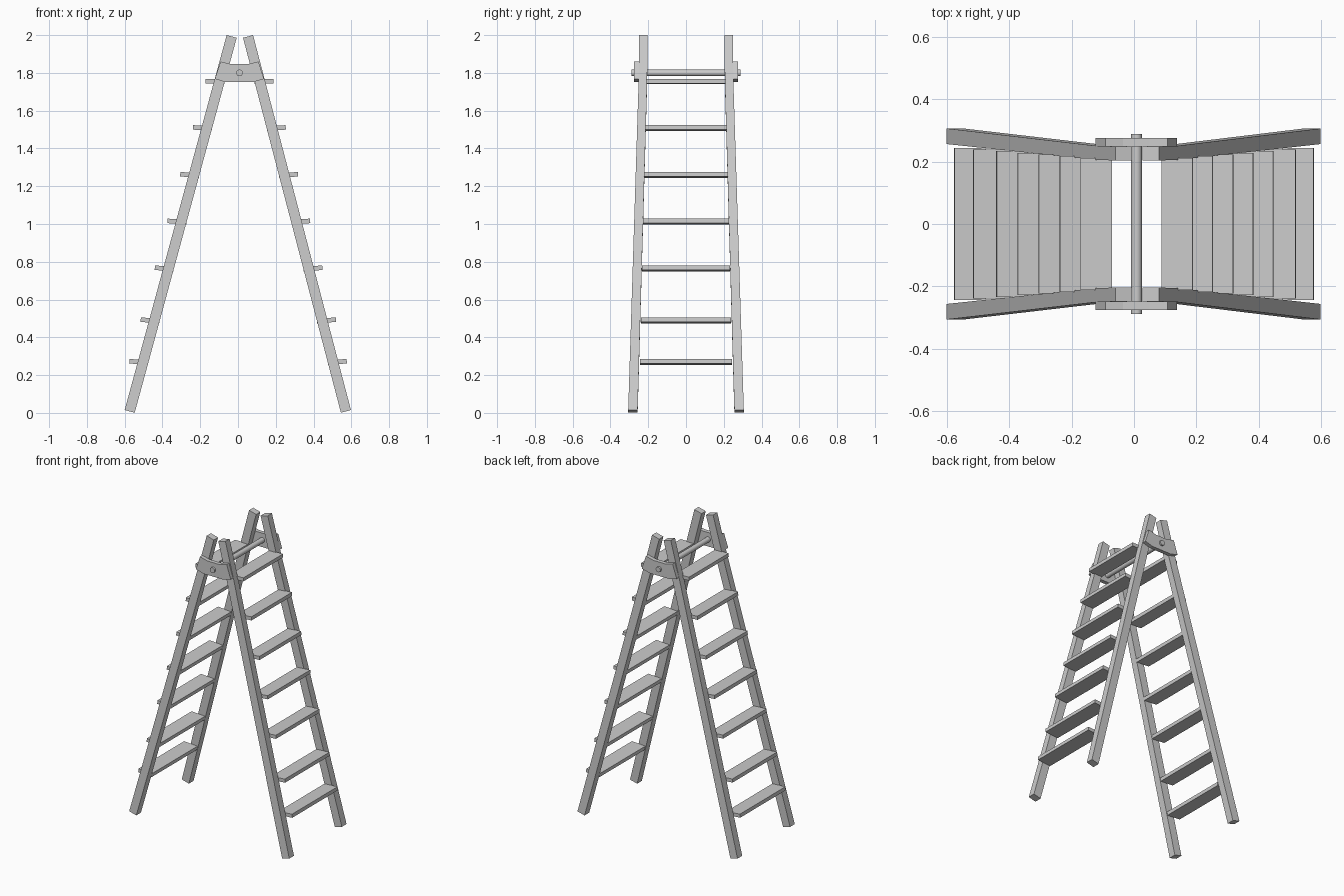
import bpy, bmesh
from math import radians, pi
from mathutils import Vector, Matrix

if "Cube" in bpy.data.objects:
    bpy.data.objects.remove(bpy.data.objects["Cube"])


def make_object(name, verts, faces):
    mesh = bpy.data.meshes.new(name)
    bm = bmesh.new()
    bv = [bm.verts.new(v) for v in verts]
    for f in faces:
        bm.faces.new([bv[i] for i in f])
    bmesh.ops.recalc_face_normals(bm, faces=bm.faces)
    bm.to_mesh(mesh)
    bm.free()
    obj = bpy.data.objects.new(name, mesh)
    bpy.context.collection.objects.link(obj)
    return obj


def loft(name, rings):
    n = len(rings[0])
    verts = [v for r in rings for v in r]
    faces = [tuple(range(n)), tuple(range((len(rings) - 1) * n, len(rings) * n))]
    for k in range(len(rings) - 1):
        for i in range(n):
            j = (i + 1) % n
            faces.append((k*n + i, k*n + j, (k+1)*n + j, (k+1)*n + i))
    return make_object(name, verts, faces)


# Legs: bottom, knee and top sections; bottom x and slope for each side
KNEE = 1.757
SIDES = {"left": (-0.5715, 0.272, -1), "right": (0.5695, -0.261, 1)}


def leg_x(side, z):
    x0, slope, _ = SIDES[side]
    return x0 + slope * (z - 0.015)


for side, (x0, slope, sx) in SIDES.items():
    across = Vector((1, 0, -slope)).normalized() * 0.0275
    for end, sy in (("front", -1), ("back", 1)):
        rings = []
        for z, y, hw in ((0.008, 0.281, 0.025), (KNEE, 0.228, 0.0225),
                         (1.993, 0.226, 0.0225)):
            c = Vector((leg_x(side, z), sy * y, z))
            dy = Vector((0, hw, 0))
            rings.append([c - across - dy, c + across - dy,
                          c + across + dy, c - across + dy])
        loft(f"{side}_{end}_leg", rings)

    # Steps: slightly tilted treads flush with the inner leg edge
    for i, z in enumerate((0.27, 0.49, 0.765, 1.013, 1.26, 1.508, 1.755)):
        half = 0.244 - 0.032 * (z - 0.27) / 1.485
        xc = leg_x(side, z) + sx * 0.023
        tilt = radians(1 if i == 6 else 4)
        bpy.ops.mesh.primitive_cube_add(size=1, location=(xc, 0, z),
                                        rotation=(0, -sx * tilt, 0))
        step = bpy.context.object
        step.name = f"{side}_step_{i + 1}"
        step.scale = (0.1, 2 * half, 0.024)

# Hinge plates
PROFILE = [(-0.092, 1.86), (-0.035, 1.846), (0.05, 1.846), (0.108, 1.86),
           (0.138, 1.768), (0.083, 1.752), (-0.068, 1.752), (-0.123, 1.768)]
for end, sy in (("front", -1), ("back", 1)):
    loft(f"{end}_hinge_plate",
         [[(x, sy * y, z) for x, z in PROFILE] for y in (0.248, 0.275)])

# Hinge rod
bpy.ops.mesh.primitive_cylinder_add(vertices=24, radius=0.0175, depth=0.575,
                                    location=(0.008, 0, 1.8),
                                    rotation=(pi / 2, 0, 0))
bpy.context.object.name = "hinge_rod"
bpy.ops.object.shade_smooth_by_angle()
